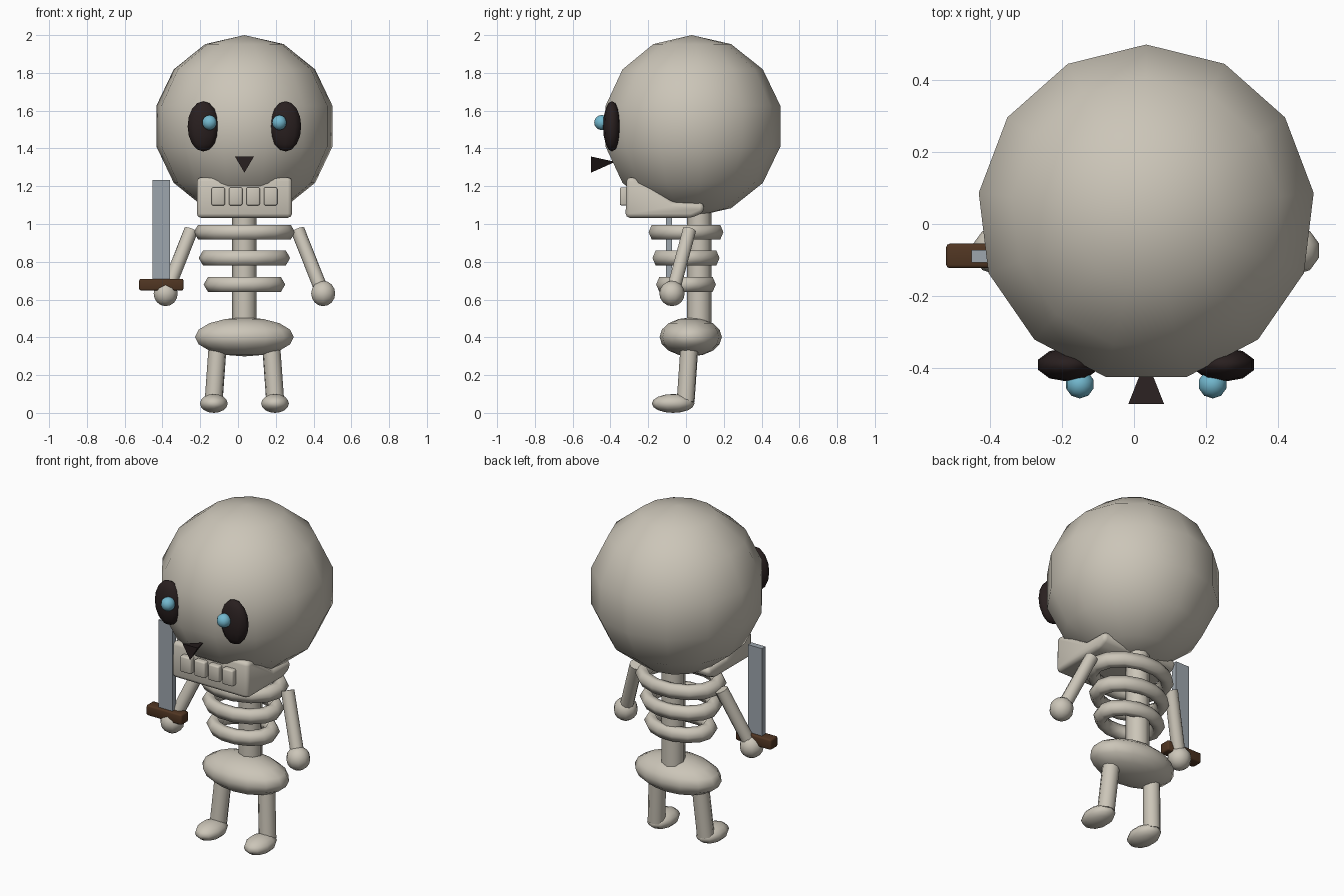
import bpy, bmesh, math
from mathutils import Vector, Matrix

if "Cube" in bpy.data.objects:
    bpy.data.objects.remove(bpy.data.objects["Cube"])

CX = 0.034  # symmetry plane of the body


def material(name, rgb):
    m = bpy.data.materials.new(name)
    m.diffuse_color = (*rgb, 1)
    m.use_nodes = True
    m.node_tree.nodes["Principled BSDF"].inputs["Base Color"].default_value = m.diffuse_color
    return m


BONE = material("bone", (0.60, 0.56, 0.48))
DARK = material("socket_dark", (0.022, 0.014, 0.014))
BLUE = material("glow_blue", (0.17, 0.48, 0.62))
WOOD = material("guard_brown", (0.08, 0.036, 0.016))
STEEL = material("steel", (0.34, 0.38, 0.42))


def finish(bm, name, mat, smooth=True, angle=50):
    bmesh.ops.recalc_face_normals(bm, faces=bm.faces)
    me = bpy.data.meshes.new(name)
    bm.to_mesh(me)
    bm.free()
    me.materials.append(mat)
    ob = bpy.data.objects.new(name, me)
    bpy.context.collection.objects.link(ob)
    if smooth:
        bpy.ops.object.select_all(action='DESELECT')
        ob.select_set(True)
        bpy.context.view_layer.objects.active = ob
        bpy.ops.object.shade_smooth_by_angle(angle=math.radians(angle))
    return ob


def ball(name, mat, c, size, seg=12, rings=8):
    bm = bmesh.new()
    bmesh.ops.create_uvsphere(bm, u_segments=seg, v_segments=rings, radius=1,
                              matrix=Matrix.Translation(c) @ Matrix.Diagonal((*size, 1)))
    return finish(bm, name, mat, angle=80)


def rod(name, mat, a, b, r, seg=10):
    a, b = Vector(a), Vector(b)
    rot = (b - a).to_track_quat('Z', 'Y').to_matrix().to_4x4()
    bm = bmesh.new()
    bmesh.ops.create_cone(bm, cap_ends=True, segments=seg, radius1=r, radius2=r,
                          depth=(b - a).length,
                          matrix=Matrix.Translation((a + b) / 2) @ rot)
    return finish(bm, name, mat)


def soften(bm, width, segments):
    bmesh.ops.bevel(bm, geom=bm.edges[:], offset=width, segments=segments,
                    profile=0.5, affect='EDGES')


def box(name, mat, c, size, bevel=0.0):
    bm = bmesh.new()
    bmesh.ops.create_cube(bm, size=1,
                          matrix=Matrix.Translation(c) @ Matrix.Diagonal((*size, 1)))
    if bevel:
        soften(bm, bevel, 2)
    return finish(bm, name, mat, smooth=bevel > 0)


def ring(name, mat, c, rx, ry, tube, major=14, minor=6):
    # flattened torus whose outer reach is rx by ry
    bm = bmesh.new()
    loops = []
    for i in range(major):
        a = 2 * math.pi * i / major
        loop = []
        for j in range(minor):
            t = 2 * math.pi * j / minor
            d = rx - tube + tube * math.cos(t)
            loop.append(bm.verts.new((c[0] + d * math.cos(a),
                                      c[1] + d * math.sin(a) * ry / rx,
                                      c[2] + tube * math.sin(t))))
        loops.append(loop)
    for i in range(major):
        p, q = loops[i], loops[(i + 1) % major]
        for j in range(minor):
            k = (j + 1) % minor
            bm.faces.new((p[j], q[j], q[k], p[k]))
    return finish(bm, name, mat, angle=80)


# Skull
ball("skull", BONE, (CX, 0.03, 1.518), (0.482, 0.482, 0.482), 13, 7)

# Jaw: side profile (y, z) extruded across the width
profile = [(-0.32, 1.033), (0.03, 1.033), (0.095, 1.062), (0.095, 1.112),
           (-0.07, 1.115), (-0.265, 1.245), (-0.315, 1.248)]
bm = bmesh.new()
face = bm.faces.new([bm.verts.new((CX - 0.252, y, z)) for y, z in profile])
new = bmesh.ops.extrude_face_region(bm, geom=[face])["geom"]
bmesh.ops.translate(bm, vec=(0.504, 0, 0),
                    verts=[v for v in new if isinstance(v, bmesh.types.BMVert)])
bmesh.ops.recalc_face_normals(bm, faces=bm.faces)
soften(bm, 0.022, 2)
finish(bm, "jaw", BONE)

# Teeth
for i in range(4):
    box(f"tooth_{i + 1}", BONE, (CX + (i - 1.5) * 0.0925, -0.325, 1.146),
        (0.071, 0.05, 0.095), 0.008)

# Nose: three-sided cone pointing into the skull
bm = bmesh.new()
base = [bm.verts.new((CX + x, -0.502, z))
        for x, z in ((-0.05, 1.357), (0.05, 1.357), (0, 1.272))]
tip = bm.verts.new((CX, -0.375, 1.329))
bm.faces.new(base)
for i in range(3):
    bm.faces.new((base[i], base[(i + 1) % 3], tip))
finish(bm, "nose", DARK, smooth=False)

# Spine, ribs and pelvis
rod("spine", BONE, (CX, 0.07, 0.38), (CX, 0.07, 1.15), 0.065, 8)
for i, (z, rx, ry) in enumerate(((0.957, 0.268, 0.203), (0.82, 0.242, 0.182),
                                 (0.68, 0.216, 0.162))):
    ring(f"rib_{i + 1}", BONE, (CX, 0, z), rx, ry, 0.045)
ball("pelvis", BONE, (CX, 0.025, 0.402), (0.268, 0.165, 0.103), 14, 8)

# Paired parts
for side, s in (("left", 1), ("right", -1)):
    def at(x, y, z):
        return (CX + s * x, y, z)
    ball(f"{side}_eye_socket", DARK, at(0.218, -0.392, 1.517), (0.087, 0.047, 0.133), 10, 8)
    ball(f"{side}_pupil", BLUE, at(0.185, -0.446, 1.537), (0.04, 0.04, 0.04), 10, 8)
    rod(f"{side}_arm", BONE, at(0.282, 0.018, 0.968), at(0.412, -0.07, 0.64), 0.037)
    ball(f"{side}_hand", BONE, at(0.417, -0.074, 0.632), (0.067, 0.067, 0.067), 10, 8)
    rod(f"{side}_leg", BONE, at(0.14, 0.02, 0.38), at(0.163, -0.002, 0.06), 0.048)
    ball(f"{side}_foot", BONE, at(0.162, -0.068, 0.05), (0.077, 0.113, 0.05), 10, 8)

# Sword
box("sword_blade", STEEL, (-0.406, -0.09, 0.955), (0.092, 0.034, 0.555))
box("sword_guard", WOOD, (-0.406, -0.089, 0.679), (0.234, 0.068, 0.062), 0.009)
